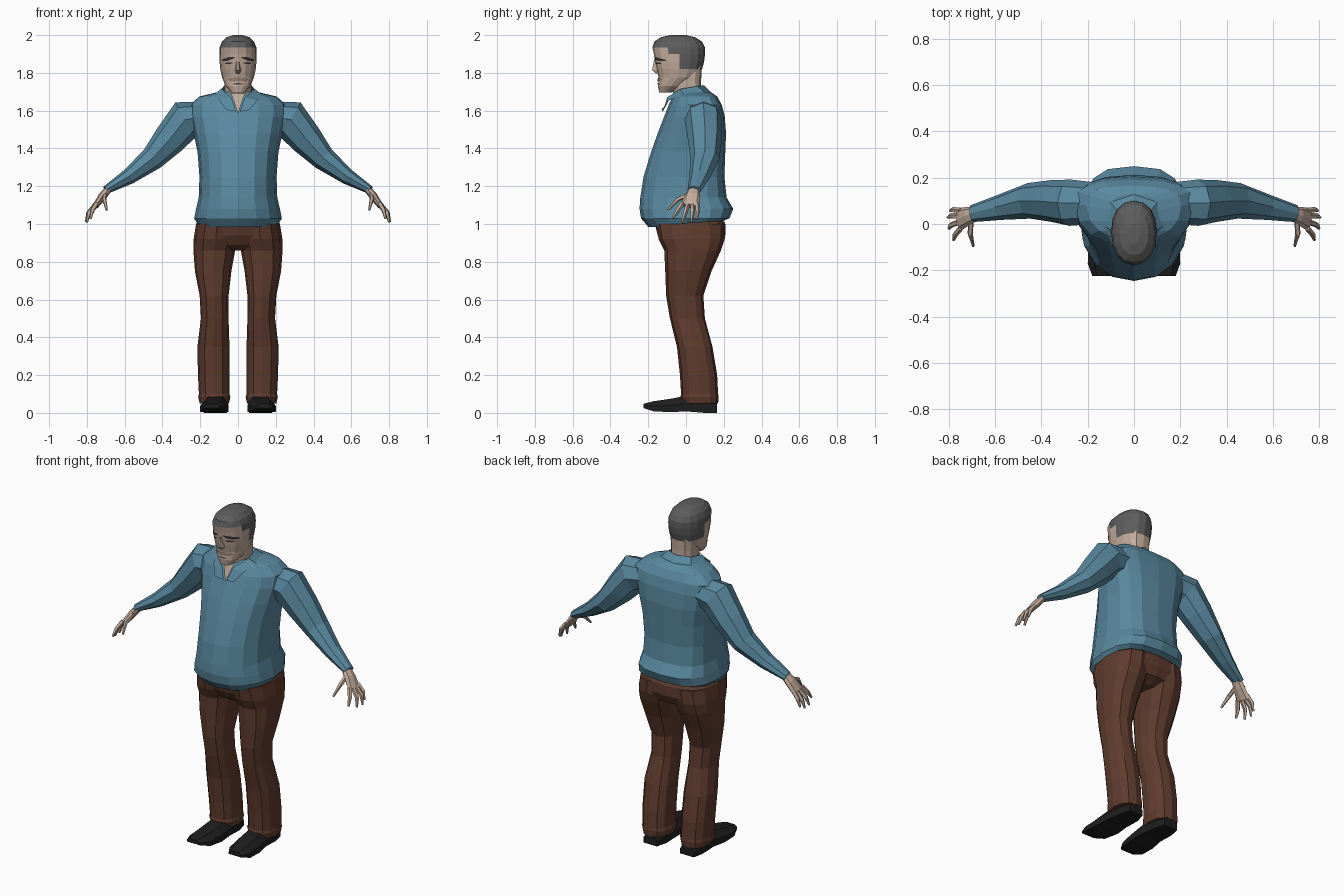
import bpy, bmesh, math
from mathutils import Vector
from mathutils.bvhtree import BVHTree

cube = bpy.data.objects.get("Cube")
if cube:
    bpy.data.objects.remove(cube, do_unlink=True)


def material(name, r, g, b):
    m = bpy.data.materials.new(name)
    m.use_nodes = True
    m.diffuse_color = (r, g, b, 1)
    bsdf = m.node_tree.nodes["Principled BSDF"]
    bsdf.inputs["Base Color"].default_value = (r, g, b, 1)
    bsdf.inputs["Roughness"].default_value = 0.9
    return m


SHIRT = material("blue_shirt", 0.10, 0.25, 0.35)
PANTS = material("brown_trousers", 0.115, 0.045, 0.027)
SKIN = material("skin", 0.54, 0.41, 0.33)
HAIR = material("grey_hair", 0.11, 0.11, 0.11)
SHOE = material("black_leather", 0.013, 0.013, 0.013)
DARK = material("dark_brow", 0.04, 0.035, 0.035)
STUBBLE = material("stubble", 0.28, 0.19, 0.15)


def finish(name, bm, *mats):
    bmesh.ops.recalc_face_normals(bm, faces=bm.faces)
    me = bpy.data.meshes.new(name)
    bm.to_mesh(me)
    bm.free()
    for m in mats:
        me.materials.append(m)
    ob = bpy.data.objects.new(name, me)
    bpy.context.collection.objects.link(ob)
    return ob


def loft(name, rings, *mats, side=1, closed=True):
    """Skin a list of equal rings; side=-1 mirrors the part in x."""
    bm = bmesh.new()
    rows = [[bm.verts.new((p[0] * side, p[1], p[2])) for p in r] for r in rings]
    n = len(rows[0])
    for a, b in zip(rows, rows[1:]):
        for i in range(n if closed else n - 1):
            j = (i + 1) % n
            bm.faces.new((a[i], a[j], b[j], b[i]))
    if closed:
        bm.faces.new(rows[0])
        bm.faces.new(rows[-1])
    return finish(name, bm, *mats)


def power(v, e):
    return math.copysign(abs(v) ** e, v)


def oval(z, x0, x1, front, back, mid=None, n=16, sq_front=1.0, sq_back=0.7):
    """Level ring with separate front and back roundness."""
    mid = (front + back) / 2 if mid is None else mid
    cx, rx = (x0 + x1) / 2, (x1 - x0) / 2
    pts = []
    for i in range(n):
        a = math.tau * i / n
        c, s = math.cos(a), math.sin(a)
        e = sq_back if s > 0 else sq_front
        depth = back - mid if s > 0 else mid - front
        pts.append((cx + rx * power(c, e), mid + depth * power(s, e), z))
    return pts


def limb(stations, n=8):
    """Rings across a path of (x, y, z, y radius, other radius)."""
    rings = []
    for i, (x, y, z, ry, rn) in enumerate(stations):
        a, b = stations[max(i - 1, 0)], stations[min(i + 1, len(stations) - 1)]
        t = Vector(b[:3]) - Vector(a[:3])
        u = Vector((0, 1, 0)) - t * (t.y / t.length_squared)
        u.normalize()
        v = t.cross(u).normalized()
        rings.append([Vector((x, y, z)) + u * ry * math.cos(math.tau * k / n)
                      + v * rn * math.sin(math.tau * k / n) for k in range(n)])
    return rings


# Shirt body: height, half width, front, back, depth of widest line
body = [(0.985, .205, -.20, .19, .0), (1.03, .232, -.238, .23, .01),
        (1.08, .222, -.246, .25, .01), (1.14, .208, -.242, .215, .01),
        (1.25, .204, -.225, .203, .02), (1.38, .214, -.185, .208, .03),
        (1.48, .235, -.15, .212, .05), (1.57, .255, -.115, .205, .07),
        (1.63, .255, -.092, .19, .085), (1.675, .205, -.07, .165, .08),
        (1.70, .10, -.055, .13, .06)]
shirt = loft("shirt_body", [oval(z, -w, w, f, b, m, sq_front=.9) for z, w, f, b, m in body], SHIRT)
for v in shirt.data.vertices:  # hem rises towards the back
    if v.co.z < 1.0:
        v.co.z += 0.03 * max(v.co.y, 0) / 0.19

# Trouser seat
loft("trouser_seat", [oval(z, -w, w, f, b) for z, w, f, b in (
    (1.05, .19, -.16, .18), (1.0, .222, -.165, .208), (.94, .23, -.15, .208),
    (.89, .17, -.12, .185), (.86, .06, -.07, .13))], PANTS)

# Collar: inner and outer edge of half a band
inner = [(.01, -.122, 1.595), (.035, -.10, 1.67), (.088, -.03, 1.715), (.075, .06, 1.73), (0, .095, 1.735)]
outer = [(.062, -.13, 1.605), (.10, -.09, 1.655), (.13, -.01, 1.685), (.105, .10, 1.695), (0, .135, 1.695)]

legs = [(1.0, .0, .222, -.16, .208), (.92, .0, .235, -.145, .205), (.86, .015, .236, -.115, .185),
        (.75, .035, .228, -.11, .135), (.62, .05, .203, -.105, .092), (.5, .05, .196, -.085, .10),
        (.35, .045, .215, -.048, .14), (.2, .045, .212, -.032, .165), (.1, .045, .207, -.026, .17),
        (.085, .04, .211, -.03, .173), (.05, .048, .203, -.02, .17)]
arm = [(.17, .09, 1.57, .09, .08), (.275, .092, 1.555, .10, .105), (.36, .10, 1.45, .09, .088),
       (.455, .10, 1.345, .077, .064), (.58, .072, 1.25, .055, .042), (.70, .045, 1.18, .037, .022)]
palm = [(.68, .045, 1.19, .03, .018), (.715, .035, 1.15, .04, .022), (.755, .02, 1.095, .05, .016)]
fingers = [((.75, .057, 1.11), (.783, .062, 1.07), (.795, .058, 1.025)),
           ((.757, .034, 1.10), (.792, .035, 1.06), (.805, .028, 1.01)),
           ((.757, .008, 1.10), (.79, -.004, 1.06), (.80, -.02, 1.01)),
           ((.75, -.018, 1.11), (.772, -.045, 1.07), (.78, -.07, 1.03)),
           ((.705, .015, 1.155), (.708, -.045, 1.13), (.695, -.095, 1.075))]
finger_names = ["little_finger", "ring_finger", "middle_finger", "index_finger", "thumb"]
# Shoe: y, centre x, half width, sole height, top height
shoe = [(.165, .122, .045, .0, .06), (.10, .12, .06, .0, .085), (0, .12, .066, .008, .09),
        (-.08, .124, .074, .004, .075), (-.17, .132, .068, .008, .062), (-.225, .138, .042, .025, .048)]
shoe_rings = [[(c - w, y, s), (c + w, y, s), (c + w, y, s + (t - s) * .5),
               (c + w * .55, y, t), (c - w * .55, y, t), (c - w, y, s + (t - s) * .5)]
              for y, c, w, s, t in shoe]

for label, s in (("left", 1), ("right", -1)):
    loft(label + "_trouser_leg",
         [oval(z, a, b, f, k, n=12, sq_front=.85, sq_back=.85) for z, a, b, f, k in legs], PANTS, side=s)
    loft(label + "_sleeve", limb(arm), SHIRT, side=s)
    loft(label + "_palm", limb(palm), SKIN, side=s)
    for name, path in zip(finger_names, fingers):
        sizes = (.013, .012, .006)
        loft(label + "_" + name, limb([(*p, r, r) for p, r in zip(path, sizes)], 5), SKIN, side=s)
    loft(label + "_shoe", shoe_rings, SHOE, side=s)
    loft(label + "_collar", [inner, outer], SHIRT, side=s, closed=False)

# Neck and open shirt front
loft("neck", [oval(z, -w, w, f, b, n=12) for z, w, f, b in (
    (1.62, .07, -.06, .08), (1.70, .072, -.07, .08), (1.76, .072, -.085, .08),
    (1.84, .075, -.09, .085))], SKIN)
bm = bmesh.new()
bm.faces.new([bm.verts.new(p) for p in ((0, -.121, 1.585), (.036, -.085, 1.69), (-.036, -.085, 1.69))])
finish("open_shirt_front", bm, SKIN)

# Head, with hair as the upper and rear faces
skull = [(1.695, .035, -.142, -.08), (1.73, .066, -.148, -.01), (1.775, .084, -.145, .06),
         (1.82, .094, -.156, .085), (1.86, .098, -.164, .096), (1.90, .099, -.17, .101),
         (1.935, .097, -.178, .10), (1.965, .085, -.168, .085), (1.988, .062, -.135, .05),
         (2.0, .025, -.085, .0)]
head = loft("head", [oval(z, -w, w, f, b, sq_front=.9, sq_back=.9) for z, w, f, b in skull], SKIN, HAIR)
for f in head.data.polygons:
    y, z = f.center.y, f.center.z
    if z > 1.935 or (z > 1.9 and y > -.1) or (z > 1.82 and y > -.025):
        f.material_index = 1

# Nose wedge
loft("nose", [[(-.008, -.15, 1.87), (.008, -.15, 1.87), (.004, -.169, 1.87), (-.004, -.169, 1.87)],
              [(-.02, -.14, 1.81), (.02, -.14, 1.81), (.007, -.18, 1.815), (-.007, -.18, 1.815)],
              [(-.014, -.135, 1.795), (.014, -.135, 1.795), (.005, -.16, 1.797), (-.005, -.16, 1.797)]], SKIN)

# Thin facial plates laid onto the head
verts = [v.co.copy() for v in head.data.vertices]
surface = BVHTree.FromPolygons(verts, [tuple(p.vertices) for p in head.data.polygons])


def face_plate(name, x0, x1, z0, z1, thick, mat):
    rows = []
    for k in (0.5, 0, -0.5):
        row = []
        for i in range(9):
            t = i / 8
            x = x0 + (x1 - x0) * t
            z = z0 + (z1 - z0) * t + k * thick * (0.4 + 0.6 * math.sin(math.pi * t))
            hit = surface.ray_cast(Vector((x, -1, z)), Vector((0, 1, 0)))[0]
            row.append((x, (hit.y if hit else -.1) - .004, z))
        rows.append(row)
    loft(name, rows, mat, closed=False)


for label, s in (("left", 1), ("right", -1)):
    face_plate(label + "_eyebrow", s * .018, s * .085, 1.882, 1.866, .017, DARK)
    face_plate(label + "_eye", s * .028, s * .07, 1.853, 1.849, .010, DARK)
face_plate("moustache", -.055, .055, 1.765, 1.765, .022, STUBBLE)
face_plate("mouth", -.03, .03, 1.742, 1.742, .007, DARK)
